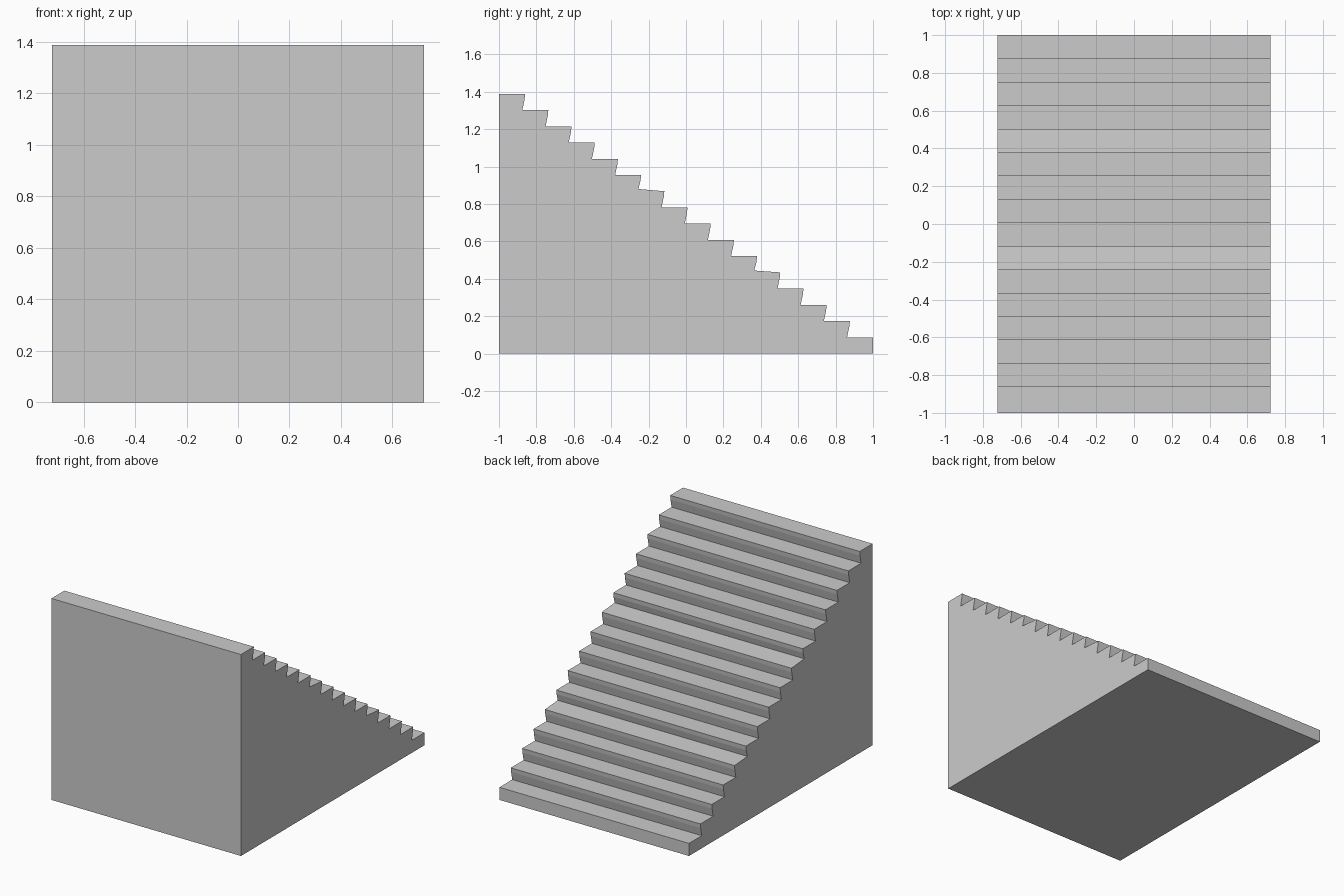
import bpy, bmesh

if "Cube" in bpy.data.objects:
    bpy.data.objects.remove(bpy.data.objects["Cube"])

HALF_WIDTH = 0.723
STEPS = 16
RISE = 1.389 / STEPS
RUN = 0.124
UNDERCUT = 0.015           # how far each riser leans back under its nosing
NOSE = 0.03                # upright lip of each nosing
WORN = {4: 0.010, 9: 0.012}  # treads that slope up slightly at the back

# Side profile (y, z), walked up from the bottom step to the top
profile = [(-1, 0), (1, 0)]
for i in range(STEPS):
    nose, z = 1 - RUN * i, RISE * (i + 1)
    if i:
        profile.append((nose - 0.003, z - NOSE))
    profile.append((nose, z))
    if i < STEPS - 1:
        profile.append((nose - RUN - UNDERCUT, z + WORN.get(i, 0)))
profile.append((-1, RISE * STEPS))

# Solid staircase: profile face extruded across the width
bm = bmesh.new()
side = bm.faces.new([bm.verts.new((-HALF_WIDTH, y, z)) for y, z in profile])
ext = bmesh.ops.extrude_face_region(bm, geom=[side], use_keep_orig=True)
moved = [g for g in ext["geom"] if isinstance(g, bmesh.types.BMVert)]
bmesh.ops.translate(bm, verts=moved, vec=(2 * HALF_WIDTH, 0, 0))
bmesh.ops.recalc_face_normals(bm, faces=bm.faces)
mesh = bpy.data.meshes.new("staircase")
bm.to_mesh(mesh)
bm.free()
bpy.context.collection.objects.link(bpy.data.objects.new("staircase", mesh))
